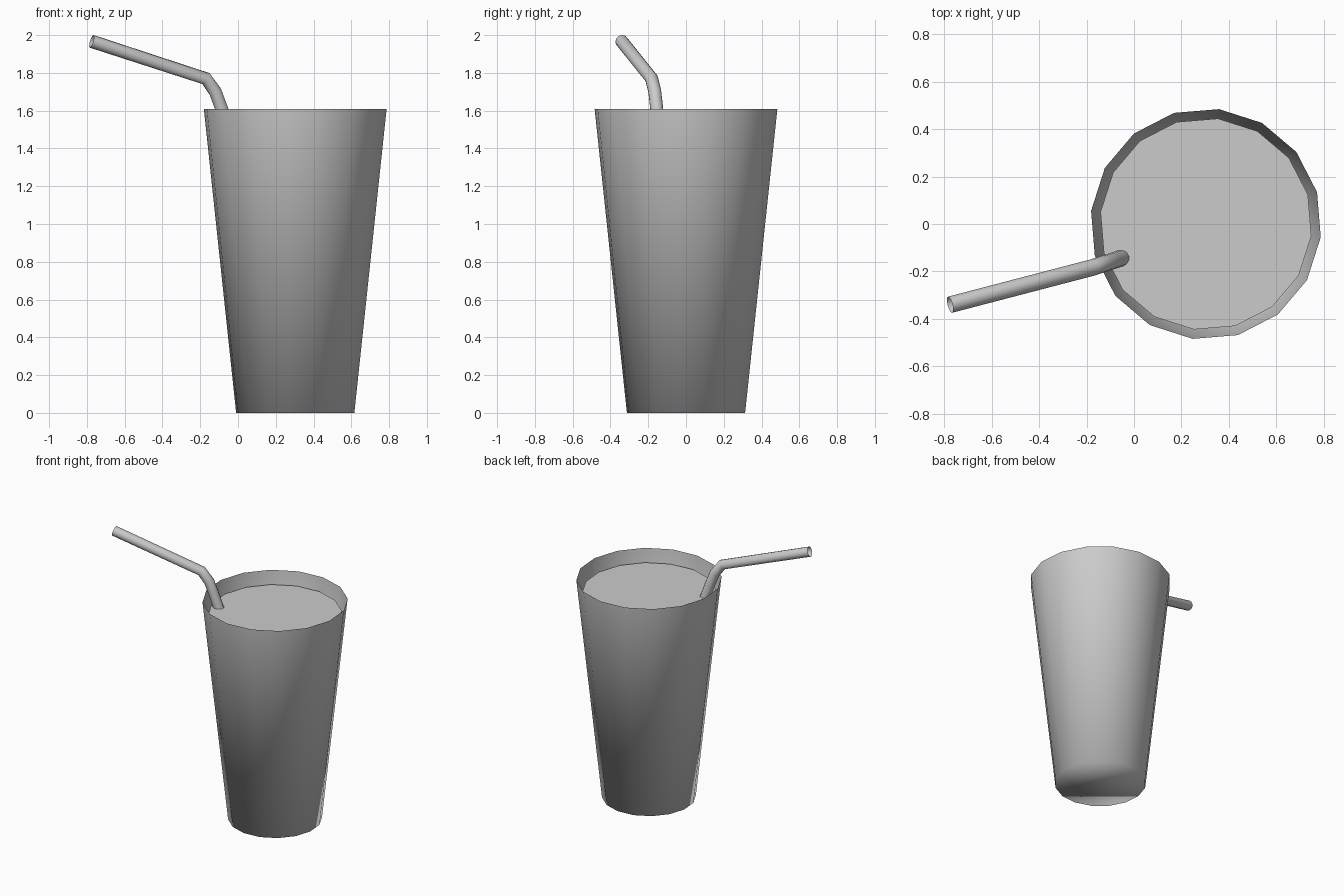
import bpy, bmesh, math

if "Cube" in bpy.data.objects:
    bpy.data.objects.remove(bpy.data.objects["Cube"])

SIDES = 16
PHASE = math.radians(-6.5)
CX = 0.303


def lathe(name, profile, top=True, inward=False):
    """Spin a (radius, z) profile, cap the bottom and optionally the top."""
    bm = bmesh.new()
    rings = []
    for r, z in profile:
        ring = []
        for i in range(SIDES):
            a = PHASE + 2 * math.pi * i / SIDES
            ring.append(bm.verts.new((CX + r * math.cos(a), r * math.sin(a), z)))
        rings.append(ring)
    for lo, hi in zip(rings, rings[1:]):
        for i in range(SIDES):
            j = (i + 1) % SIDES
            bm.faces.new((lo[i], lo[j], hi[j], hi[i]))
    bm.faces.new(rings[0][::-1])
    if top:
        bm.faces.new(rings[-1])
    if inward:
        bmesh.ops.reverse_faces(bm, faces=bm.faces)
    me = bpy.data.meshes.new(name)
    bm.to_mesh(me)
    bm.free()
    ob = bpy.data.objects.new(name, me)
    bpy.context.collection.objects.link(ob)
    return ob


def smooth(ob, degrees=35):
    bpy.ops.object.select_all(action='DESELECT')
    ob.select_set(True)
    bpy.context.view_layer.objects.active = ob
    bpy.ops.object.shade_smooth_by_angle(angle=math.radians(degrees))


# Tapered tumbler: one thin sheet, facing inward, softly shaded into its base
cup = lathe("cup", [(0.315, 0), (0.487, 1.61)], top=False, inward=True)
smooth(cup, 180)

# Drink filling the tumbler
drink = lathe("drink", [(0.288, 0.035), (0.447, 1.52)])
smooth(drink)

# Bent drinking straw: open tube along a short path
path = [(0.45, 0.0, 0.12), (-0.058, -0.145, 1.52), (-0.087, -0.155, 1.61),
        (-0.12, -0.165, 1.70), (-0.17, -0.182, 1.77), (-0.775, -0.34, 1.967)]
cu = bpy.data.curves.new("straw_path", 'CURVE')
cu.dimensions = '3D'
cu.bevel_depth = 0.035
cu.bevel_resolution = 4
cu.use_fill_caps = False
sp = cu.splines.new('POLY')
sp.points.add(len(path) - 1)
for p, co in zip(sp.points, path):
    p.co = (*co, 1)
tmp = bpy.data.objects.new("straw_path", cu)
bpy.context.collection.objects.link(tmp)
bpy.context.view_layer.update()
me = bpy.data.meshes.new_from_object(tmp.evaluated_get(bpy.context.evaluated_depsgraph_get()))
bpy.data.objects.remove(tmp)
bm = bmesh.new()
bm.from_mesh(me)
bmesh.ops.recalc_face_normals(bm, faces=bm.faces)
bm.to_mesh(me)
bm.free()
straw = bpy.data.objects.new("straw", me)
bpy.context.collection.objects.link(straw)
smooth(straw)
